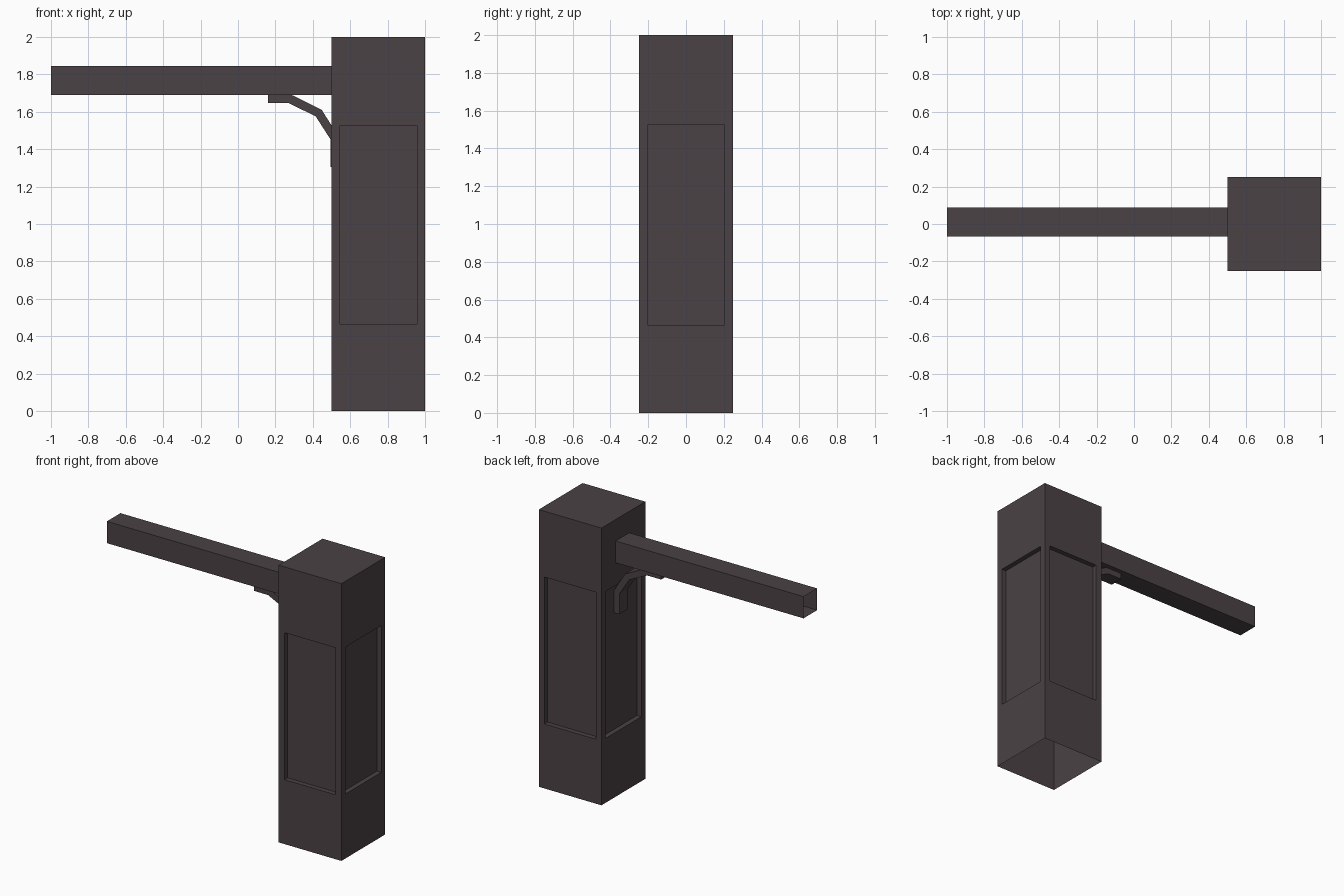
import bpy, bmesh
from mathutils import Vector

if "Cube" in bpy.data.objects:
    bpy.data.objects.remove(bpy.data.objects["Cube"])

mat = bpy.data.materials.new("dark_brown_wood")
mat.diffuse_color = (0.07, 0.054, 0.06, 1)
mat.use_nodes = True
mat.node_tree.nodes["Principled BSDF"].inputs["Base Color"].default_value = mat.diffuse_color


def finish(name, bm):
    mesh = bpy.data.meshes.new(name)
    bm.to_mesh(mesh)
    bm.free()
    mesh.materials.append(mat)
    obj = bpy.data.objects.new(name, mesh)
    bpy.context.collection.objects.link(obj)
    return obj


def box(lo, hi, open_dirs):
    """Box between two corners, without the faces pointing along open_dirs."""
    bm = bmesh.new()
    bmesh.ops.create_cube(bm, size=1)
    lo, hi = Vector(lo), Vector(hi)
    for v in bm.verts:
        v.co = Vector([(hi[i] if v.co[i] > 0 else lo[i]) for i in range(3)])
    bm.normal_update()
    gone = [f for f in bm.faces if any(f.normal.dot(Vector(d)) > 0.9 for d in open_dirs)]
    bmesh.ops.delete(bm, geom=gone, context='FACES')
    return bm


# Post, open underneath, with a recessed panel on each side
bm = box((0.5, -0.25, 0), (1, 0.25, 2), [(0, 0, -1)])
sides = [f for f in bm.faces if abs(f.normal.z) < 0.1]
bmesh.ops.inset_individual(bm, faces=sides, thickness=0.045, use_even_offset=True)
for f in sides:
    for v in f.verts:
        v.co.z = 1.525 if v.co.z > 1 else 0.465
bm.normal_update()
for f in sides:
    inward = -f.normal * 0.035
    new = bmesh.ops.extrude_discrete_faces(bm, faces=[f])["faces"][0]
    bmesh.ops.translate(bm, verts=new.verts[:], vec=inward)
finish("post", bm)

# Hollow beam with open ends
finish("beam", box((-1, -0.067, 1.688), (0.5, 0.088, 1.845), [(-1, 0, 0), (1, 0, 0)]))

# Bent bracket under the beam, its foot set in the post panel
outer = [(0.16, 1.69), (0.285, 1.69), (0.447, 1.61), (0.538, 1.465), (0.538, 1.305)]
inner = [(0.16, 1.645), (0.272, 1.645), (0.415, 1.575), (0.494, 1.452), (0.494, 1.305)]
bm = bmesh.new()
strips = [[bm.verts.new((x, y, z)) for x, z in line]
          for line, y in ((outer, -0.045), (inner, -0.045), (inner, 0.055), (outer, 0.055))]
for k in range(4):
    a, b = strips[k], strips[(k + 1) % 4]
    for i in range(4):
        bm.faces.new((a[i], a[i + 1], b[i + 1], b[i]))
for i in (0, 4):
    bm.faces.new([s[i] for s in strips])
bmesh.ops.recalc_face_normals(bm, faces=bm.faces[:])
finish("bracket", bm)
